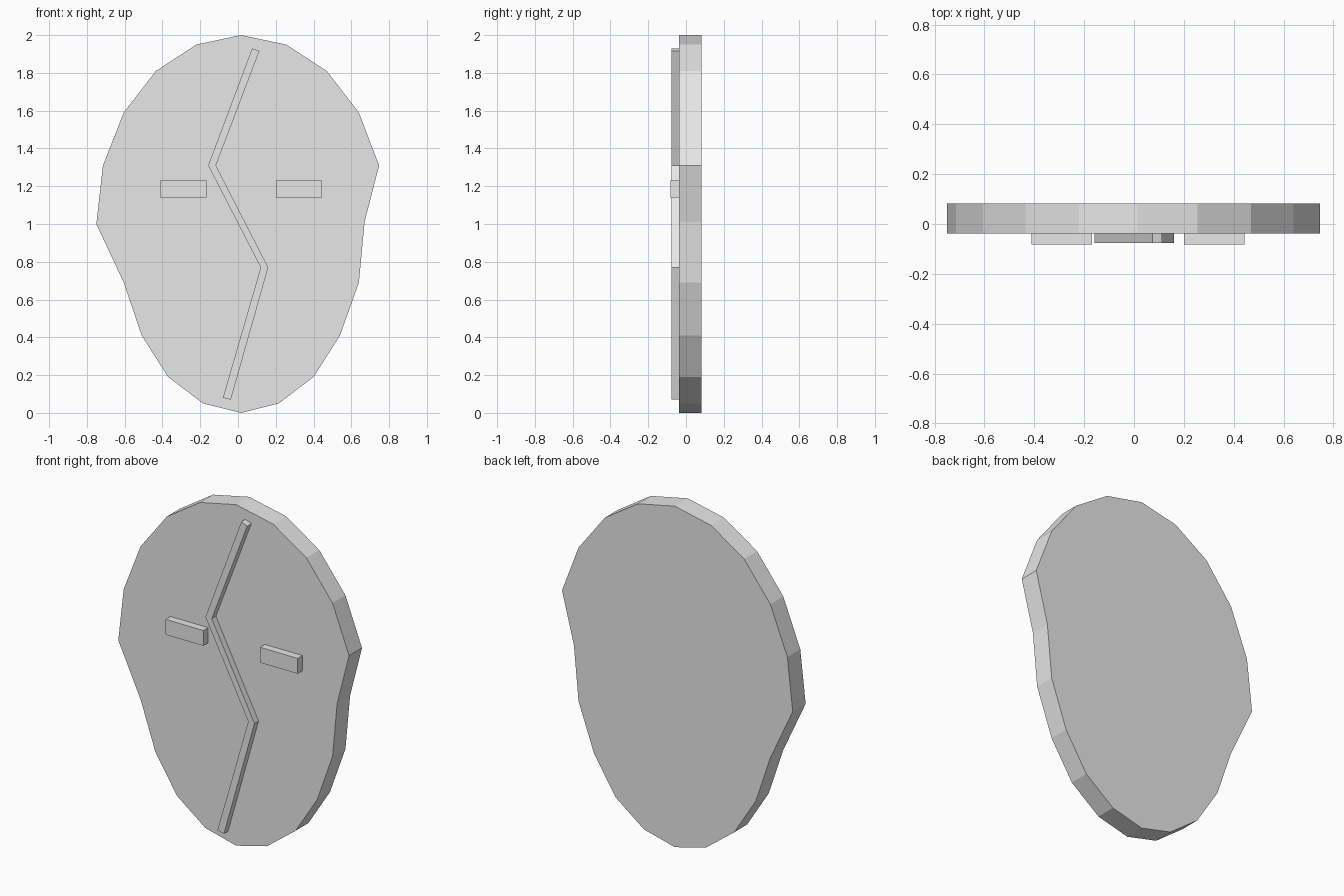
import bpy
import bmesh
from mathutils import Vector

cube = bpy.data.objects.get("Cube")
if cube:
    bpy.data.objects.remove(cube, do_unlink=True)

grey = bpy.data.materials.new("light grey")
grey.use_nodes = True
grey.diffuse_color = (0.8, 0.8, 0.8, 1)
grey.node_tree.nodes["Principled BSDF"].inputs["Base Color"].default_value = (0.8, 0.8, 0.8, 1)


def slab(name, outline, front, back):
    """Extrude an (x, z) outline from the front y to the back y."""
    bm = bmesh.new()
    face = bm.faces.new([bm.verts.new((x, front, z)) for x, z in outline])
    grown = bmesh.ops.extrude_face_region(bm, geom=[face], use_keep_orig=True)
    moved = [v for v in grown["geom"] if isinstance(v, bmesh.types.BMVert)]
    bmesh.ops.translate(bm, verts=moved, vec=Vector((0, back - front, 0)))
    bmesh.ops.recalc_face_normals(bm, faces=bm.faces)
    mesh = bpy.data.meshes.new(name)
    bm.to_mesh(mesh)
    bm.free()
    mesh.materials.append(grey)
    obj = bpy.data.objects.new(name, mesh)
    bpy.context.collection.objects.link(obj)
    return obj


# Face plate: an uneven oval, clockwise from the top
plate = [(0.015, 2), (0.255, 1.95), (0.47, 1.81), (0.64, 1.59), (0.747, 1.31),
         (0.67, 1.01), (0.64, 0.69), (0.54, 0.41), (0.4, 0.19), (0.215, 0.05),
         (0.015, 0), (-0.185, 0.05), (-0.37, 0.19), (-0.51, 0.41), (-0.605, 0.69),
         (-0.75, 1), (-0.715, 1.31), (-0.605, 1.59), (-0.435, 1.81), (-0.22, 1.95)]
slab("face_plate", plate, -0.038, 0.082)

# Zigzag ridge down the front
right_edge = [(0.075, 1.93), (-0.158, 1.31), (0.12, 0.77), (-0.08, 0.08)]
left_edge = [(0.113, 1.915), (-0.117, 1.31), (0.16, 0.77), (-0.038, 0.07)]
slab("zigzag_ridge", right_edge + left_edge[::-1], -0.076, -0.03)

# Eye blocks
for name, x in (("right_eye", -0.29), ("left_eye", 0.322)):
    block = [(x + sx * 0.122, 1.185 + sz * 0.045)
             for sx, sz in ((-1, -1), (1, -1), (1, 1), (-1, 1))]
    slab(name, block, -0.082, -0.03)
